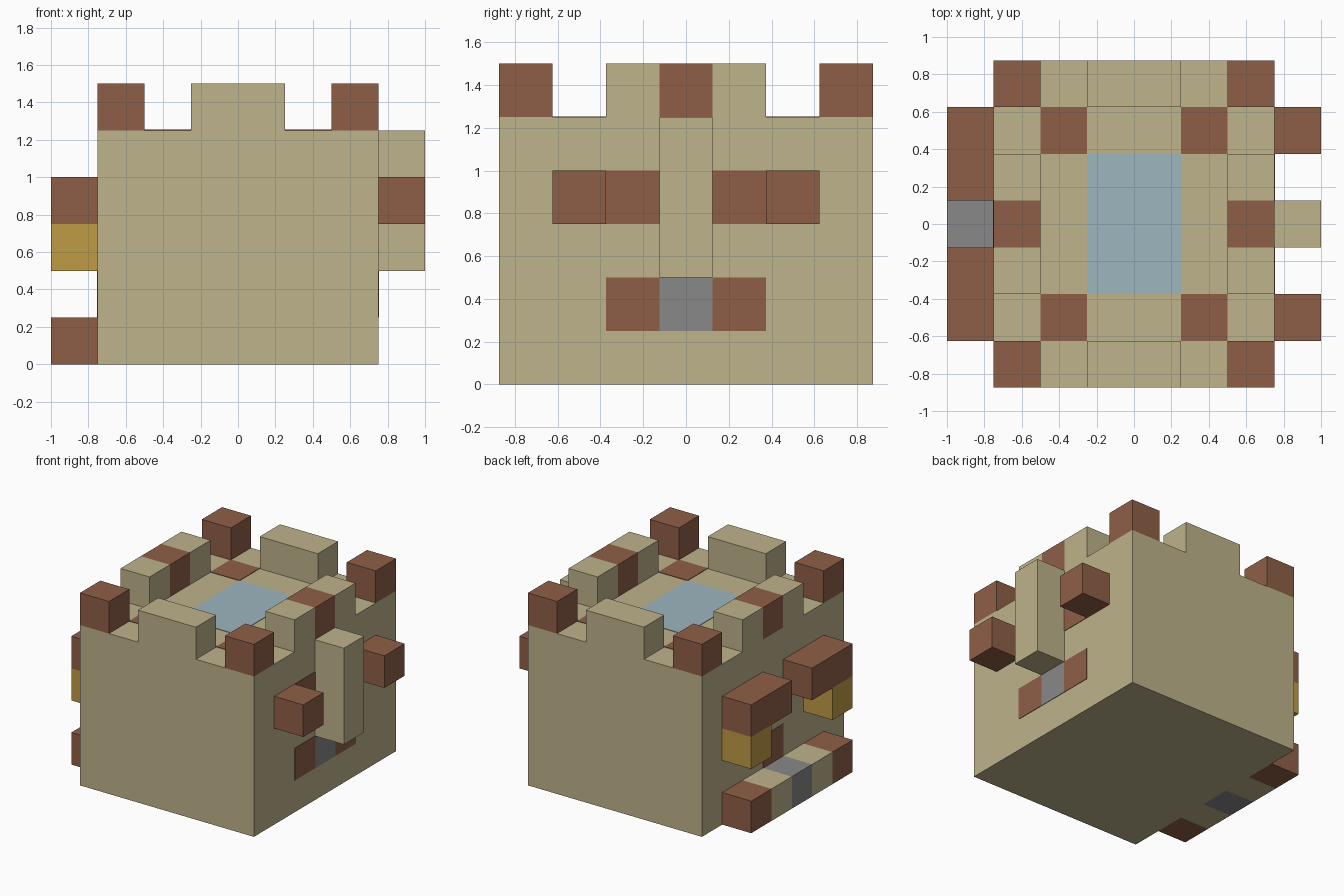
import bpy
import bmesh

if "Cube" in bpy.data.objects:
    bpy.data.objects.remove(bpy.data.objects["Cube"], do_unlink=True)


def material(name, rgb):
    """Flat colour from 0-255 display values."""
    def linear(c):
        c /= 255
        return c / 12.92 if c <= 0.04045 else ((c + 0.055) / 1.055) ** 2.4
    colour = [linear(c) for c in rgb] + [1]
    mat = bpy.data.materials.new(name)
    mat.diffuse_color = colour
    mat.use_nodes = True
    bsdf = mat.node_tree.nodes["Principled BSDF"]
    bsdf.inputs["Base Color"].default_value = colour
    bsdf.inputs["Roughness"].default_value = 0.9
    return mat


SAND = material("sand", (190, 179, 139))
BROWN = material("brown", (143, 95, 71))
GREY = material("grey", (136, 136, 136))
BLUE = material("pale_blue", (157, 182, 192))
GOLD = material("gold", (191, 155, 69))

U = 0.25            # size of one block
HX, HY, TOP = 0.75, 0.875, 1.25
THIN = 0.004        # half thickness of the painted plates


def box(name, mat, x, y, z):
    """Box from (low, high) ranges on each axis."""
    bm = bmesh.new()
    bmesh.ops.create_cube(bm, size=1)
    for v in bm.verts:
        for i, (low, high) in enumerate((x, y, z)):
            v.co[i] = high if v.co[i] > 0 else low
    mesh = bpy.data.meshes.new(name)
    bm.to_mesh(mesh)
    bm.free()
    mesh.materials.append(mat)
    obj = bpy.data.objects.new(name, mesh)
    bpy.context.collection.objects.link(obj)
    return obj


def span(sign, low, high):
    """Range mirrored to the chosen side."""
    return tuple(sorted((sign * low, sign * high)))


def around(value, half=THIN):
    return (value - half, value + half)


MID = (-U / 2, U / 2)
CREST = (TOP, TOP + U)
left_wall, right_wall, roof = around(HX), around(-HX), around(TOP)

# Main keep and the pool on its roof
box("keep", SAND, (-HX, HX), (-HY, HY), (0, TOP))
box("roof_pool", BLUE, (-U, U), (-0.375, 0.375), roof)

# Battlements on all four walls
for side, s in (("back", 1), ("front", -1)):
    box(side + "_merlon", SAND, (-U, U), span(s, HY - U, HY), CREST)
for side, s in (("left", 1), ("right", -1)):
    edge = span(s, HX - U, HX)
    box(side + "_merlon_centre", BROWN, edge, MID, CREST)
    for end, t in (("back", 1), ("front", -1)):
        box(f"{side}_merlon_{end}", SAND, edge, span(t, 0.125, 0.375), CREST)
        box(f"{side}_{end}_corner_block", BROWN, edge, span(t, HY - U, HY), CREST)
        box(f"{side}_{end}_roof_tile", BROWN, span(s, U, 2 * U),
            span(t, 0.375, 0.625), roof)

# Left wall: column, projecting blocks and flush panels
out_left, out_right = (HX, HX + U), (-HX - U, -HX)
box("left_column", SAND, out_left, MID, (0.5, TOP))
box("left_panel_centre", GREY, left_wall, MID, (0.25, 0.5))

# Right wall: centre of the low ledge and the doorway panel above it
box("ledge_centre", GREY, out_right, MID, (0, U))
box("doorway_panel", BROWN, right_wall, MID, (0.25, 0.5))

for end, t in (("back", 1), ("front", -1)):
    inner, outer = span(t, 0.125, 0.375), span(t, 0.375, 0.625)
    box(f"left_{end}_block", BROWN, out_left, outer, (0.75, 1))
    box(f"left_{end}_upper_panel", BROWN, left_wall, inner, (0.75, 1))
    box(f"left_{end}_lower_panel", BROWN, left_wall, inner, (0.25, 0.5))
    box(f"right_{end}_awning", BROWN, out_right, span(t, 0.125, 0.625), (0.75, 1))
    box(f"right_{end}_lantern", GOLD, out_right, outer, (0.5, 0.75))
    box(f"ledge_{end}_inner", SAND, out_right, inner, (0, U))
    box(f"ledge_{end}_end", BROWN, out_right, outer, (0, U))
